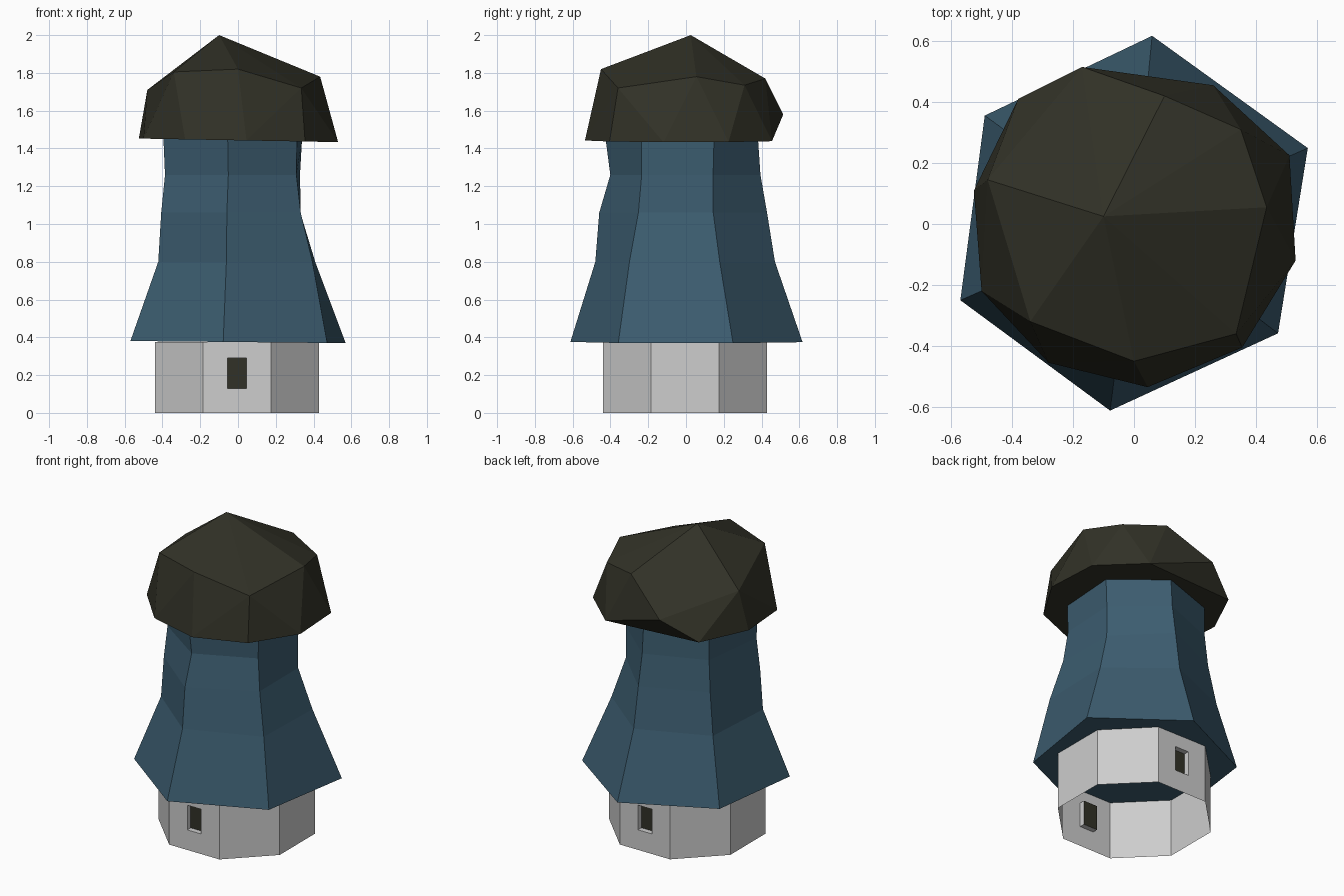
import bpy, bmesh
from math import sin, cos, radians, pi
from mathutils import Vector

if "Cube" in bpy.data.objects:
    bpy.data.objects.remove(bpy.data.objects["Cube"])


def material(name, rgb):
    m = bpy.data.materials.new(name)
    m.diffuse_color = (*rgb, 1)
    m.use_nodes = True
    m.node_tree.nodes["Principled BSDF"].inputs["Base Color"].default_value = m.diffuse_color
    return m


GREY = material("wall grey", (0.61, 0.61, 0.61))
BLUE = material("slate blue", (0.045, 0.108, 0.16))
DARK = material("dark olive", (0.031, 0.031, 0.02))


def finish(name, bm, *mats):
    me = bpy.data.meshes.new(name)
    bm.to_mesh(me)
    bm.free()
    for m in mats:
        me.materials.append(m)
    ob = bpy.data.objects.new(name, me)
    bpy.context.collection.objects.link(ob)
    return ob


def bridge(bm, low, high):
    n = len(low)
    return [bm.faces.new((low[i], low[(i + 1) % n], high[(i + 1) % n], high[i])) for i in range(n)]


# Octagonal base: open shell with recessed windows in the front and back
bm = bmesh.new()
CX, CY, R, TOP = -0.006, -0.005, 0.47, 0.376


def octagon(z):
    return [bm.verts.new((CX + R * cos(pi / 8 + i * pi / 4), CY + R * sin(pi / 8 + i * pi / 4), z))
            for i in range(8)]


walls = bridge(bm, octagon(0), octagon(TOP))
for f in walls:
    f.normal_update()
for wall in [f for f in walls if abs(f.normal.y) > 0.99]:
    outward = wall.normal.copy()
    side = Vector((-outward.y, 0, 0))
    mid = Vector((CX, wall.verts[0].co.y, 0))
    outer = list(wall.verts)
    bm.faces.remove(wall)
    spots = [mid + side * x + Vector((0, 0, z))
             for x, z in ((-0.05, 0.13), (0.05, 0.13), (0.05, 0.29), (-0.05, 0.29))]
    rim = [bm.verts.new(p) for p in spots]
    deep = [bm.verts.new(p - outward * 0.035) for p in spots]
    bridge(bm, outer, rim)
    bridge(bm, rim, deep)
    bm.faces.new(deep).material_index = 1
finish("base", bm, GREY, DARK)

# Flared six-sided tower: heights, then corner angle and radius at each height
heights = (0.375, 0.80, 1.06, 1.26, 1.45)
corners = (
    (23.6, (0.622, 0.446, 0.360, 0.358, 0.370)),
    (84.5, (0.620, 0.473, 0.431, 0.396, 0.383)),
    (144.0, (0.605, 0.486, 0.436, 0.416, 0.416)),
    (203.7, (0.622, 0.461, 0.444, 0.422, 0.431)),
    (262.7, (0.617, 0.484, 0.463, 0.404, 0.429)),
    (322.8, (0.593, 0.495, 0.417, 0.388, 0.392)),
)
bm = bmesh.new()
rings = []
for k, z in enumerate(heights):
    ring = []
    for a, r in corners:
        x, y = r[k] * cos(radians(a)), r[k] * sin(radians(a))
        ring.append(bm.verts.new((x, y, z - (0.01 * x if k == 0 else 0))))
    rings.append(ring)
for low, high in zip(rings, rings[1:]):
    bridge(bm, low, high)
bm.faces.new(rings[0][::-1])
bm.faces.new(rings[-1])
finish("tower", bm, BLUE)

# Faceted cap: hull around apex, shoulder points and hem
shoulder = [(-0.10, 0.025, 2.0), (0.435, 0.055, 1.78), (0.35, 0.31, 1.735), (0.10, 0.42, 1.77),
            (-0.17, 0.515, 1.58), (-0.48, 0.145, 1.71), (-0.34, -0.32, 1.805),
            (0.0, -0.45, 1.82), (0.335, -0.36, 1.72)]
hem = [(0.53, -0.12), (0.51, 0.225), (0.26, 0.455), (-0.38, 0.41), (-0.525, 0.11),
       (-0.50, -0.22), (-0.28, -0.455), (0.045, -0.535), (0.355, -0.405)]
bm = bmesh.new()
for p in shoulder + [(x, y, 1.443 - 0.018 * x) for x, y in hem]:
    bm.verts.new(p)
bmesh.ops.convex_hull(bm, input=bm.verts[:])
bmesh.ops.recalc_face_normals(bm, faces=bm.faces[:])
finish("roof_cap", bm, DARK)
